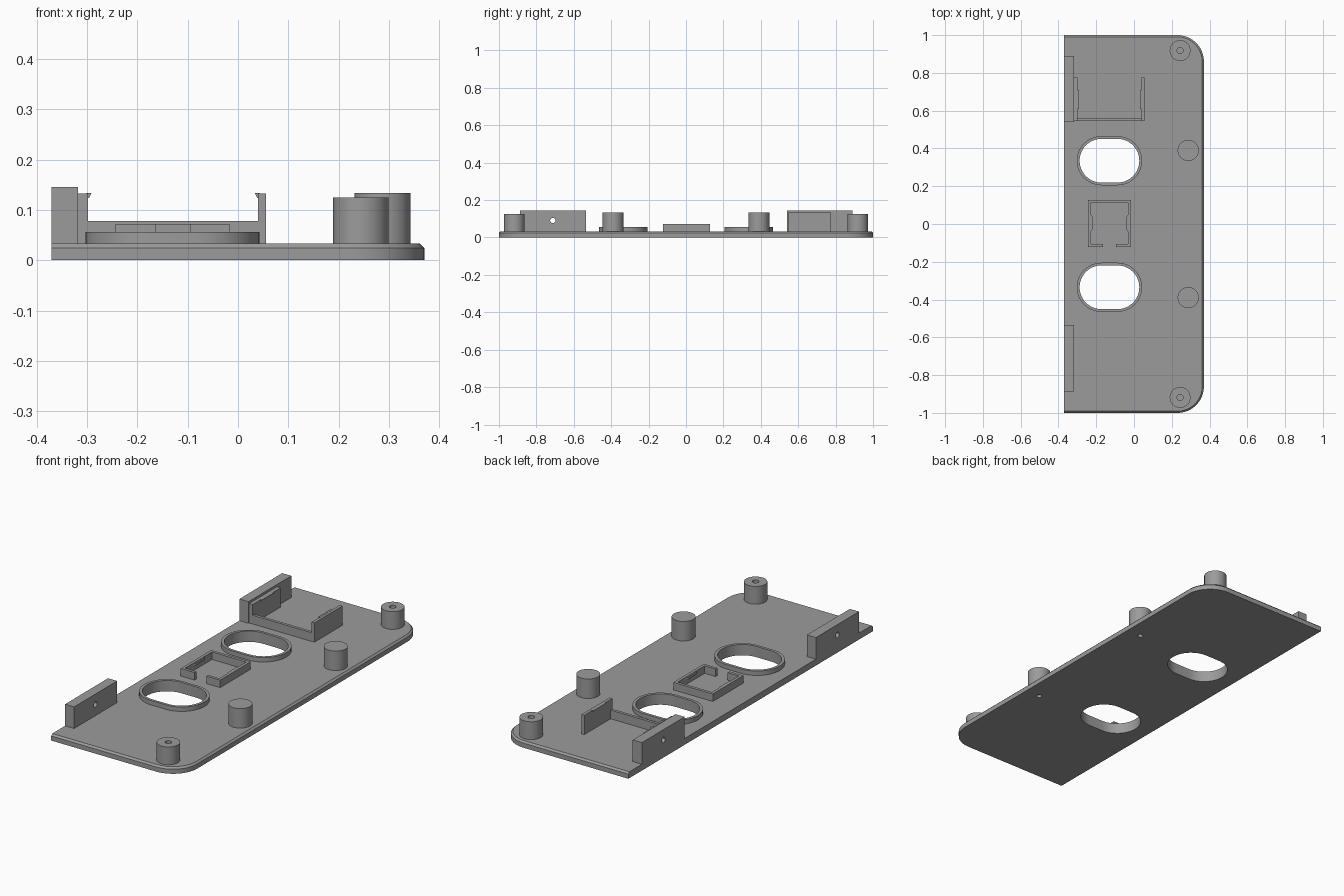
import bpy, bmesh, math
from mathutils import Vector

if "Cube" in bpy.data.objects:
    bpy.data.objects.remove(bpy.data.objects["Cube"])

grey = bpy.data.materials.new("mid grey plastic")
grey.use_nodes = True
COLOR = (0.33, 0.33, 0.33, 1)
grey.diffuse_color = COLOR
grey.node_tree.nodes["Principled BSDF"].inputs["Base Color"].default_value = COLOR

TOP = 0.033    # top of the base plate
SINK = 0.03    # raised parts start just inside the plate


def loft(name, loops):
    """Solid skinned through loops with equal point counts."""
    bm = bmesh.new()
    rings = [[bm.verts.new(p) for p in loop] for loop in loops]
    n = len(rings[0])
    for a, b in zip(rings, rings[1:]):
        for i in range(n):
            j = (i + 1) % n
            bm.faces.new((a[i], a[j], b[j], b[i]))
    bm.faces.new(rings[0])
    bm.faces.new(rings[-1])
    bmesh.ops.recalc_face_normals(bm, faces=bm.faces)
    mesh = bpy.data.meshes.new(name)
    bm.to_mesh(mesh)
    bm.free()
    mesh.materials.append(grey)
    ob = bpy.data.objects.new(name, mesh)
    bpy.context.collection.objects.link(ob)
    return ob


def prism(name, pts, z0, z1):
    return loft(name, [[(x, y, z) for x, y in pts] for z in (z0, z1)])


def box(name, x0, x1, y0, y1, z0, z1):
    return prism(name, [(x0, y0), (x1, y0), (x1, y1), (x0, y1)], z0, z1)


def arc(cx, cy, r, start, end, n):
    return [(cx + r * math.cos(math.radians(start + (end - start) * i / n)),
             cy + r * math.sin(math.radians(start + (end - start) * i / n)))
            for i in range(n + 1)]


def cylinder(name, x, y, r, z0, z1):
    return prism(name, arc(x, y, r, 0, 360, 48)[:-1], z0, z1)


def slot(name, x, y, half_w, half_h, z0, z1):
    d = half_w - half_h
    pts = arc(x + d, y, half_h, -90, 90, 24) + arc(x - d, y, half_h, 90, 270, 24)
    return prism(name, pts, z0, z1)


def cut(ob, *cutters):
    """Subtract cutters and bake the result."""
    for c in cutters:
        c.hide_render = True
        m = ob.modifiers.new("cut", 'BOOLEAN')
        m.operation, m.solver, m.object = 'DIFFERENCE', 'EXACT', c
    bpy.context.view_layer.update()
    deps = bpy.context.evaluated_depsgraph_get()
    mesh = bpy.data.meshes.new_from_object(ob.evaluated_get(deps))
    ob.modifiers.clear()
    ob.data = mesh


def plate_loop(inset, z):
    r, e, h = 0.14, 0.37 - inset, 1 - inset
    pts = [(-0.37, -h)] + arc(0.23, -0.86, r - inset, -90, 0, 16)
    pts += arc(0.23, 0.86, r - inset, 0, 90, 16) + [(-0.37, h)]
    return [(x, y, z) for x, y in pts]


# Base plate with chamfered rim on three sides
plate = loft("base_plate", [plate_loop(0, 0), plate_loop(0, 0.024), plate_loop(0.009, TOP)])
parts, helpers, plate_cutters = [plate], [], []

for side, tag in ((1, "back"), (-1, "front")):
    # Oval opening with raised rim
    hole = slot("oval_cutter", -0.13, 0.335 * side, 0.158, 0.116, -0.1, 0.2)
    rim = slot(tag + "_oval_rim", -0.13, 0.335 * side, 0.173, 0.13, SINK, 0.056)
    cut(rim, hole)
    # Support peg, bored from below
    bore = cylinder("peg_cutter", 0.287, 0.39 * side, 0.013, -0.1, 0.1)
    peg = cylinder(tag + "_support_peg", 0.287, 0.39 * side, 0.056, SINK, 0.134)
    cut(peg, bore)
    # Corner screw post, bored from above
    pilot = cylinder("post_cutter", 0.244, 0.918 * side, 0.016, 0.05, 0.2)
    post = cylinder(tag + "_screw_post", 0.244, 0.918 * side, 0.055, SINK, 0.125)
    cut(post, pilot)
    # Edge tab with cross hole
    y0, y1 = (0.54, 0.89) if side > 0 else (-0.887, -0.535)
    tab = box(tag + "_edge_tab", -0.37, -0.318, y0, y1, SINK, 0.145)
    ring = arc(0.712 * side, 0.091, 0.014, 0, 360, 32)[:-1]
    pin = loft("tab_cutter", [[(x, y, z) for y, z in ring] for x in (-0.5, -0.2)])
    cut(tab, pin)
    parts += [rim, peg, post, tab]
    plate_cutters += [hole, bore]
    helpers += [pilot, pin]
cut(plate, *plate_cutters)

# Square holder with a gap in its front wall
holder = box("square_holder", -0.243, -0.017, -0.122, 0.128, SINK, 0.072)
well = box("well_cutter", -0.228, -0.032, -0.107, 0.113, 0, 0.2)
gap = box("gap_cutter", -0.163, -0.095, -0.2, 0, TOP, 0.2)
cut(holder, well, gap)
parts.append(holder)
helpers += [well, gap]

# Clip ridges on the holder's inner walls
for x, d, tag in ((-0.228, 1, "right"), (-0.032, -1, "left")):
    pts = [(x - 0.003 * d, -0.045), (x + 0.007 * d, -0.03),
           (x + 0.007 * d, 0.04), (x - 0.003 * d, 0.055)]
    parts.append(prism(tag + "_holder_ridge", pts, 0.058, 0.07))

# Tray: low front wall, two tall side walls, and a snap hook on each
parts.append(box("tray_front_wall", -0.31, 0.05, 0.545, 0.56, SINK, 0.078))
for outer, inner, d, tag in ((-0.318, -0.298, 1, "right"), (0.056, 0.04, -1, "left")):
    x0, x1 = sorted((outer, inner))
    parts.append(box(tag + "_tray_wall", x0, x1, 0.545, 0.775, SINK, 0.133))
    hook = [(inner - 0.003 * d, 0.122), (inner + 0.002 * d, 0.124),
            (inner + 0.007 * d, 0.134), (inner - 0.003 * d, 0.134)]
    parts.append(loft(tag + "_tray_hook", [[(x, y, z) for x, z in hook] for y in (0.61, 0.71)]))

for c in helpers + plate_cutters:
    bpy.data.objects.remove(c)

# Smooth round walls, keep hard edges crisp
bpy.ops.object.select_all(action='DESELECT')
for ob in parts:
    ob.select_set(True)
bpy.context.view_layer.objects.active = plate
bpy.ops.object.shade_smooth_by_angle(angle=math.radians(30))
